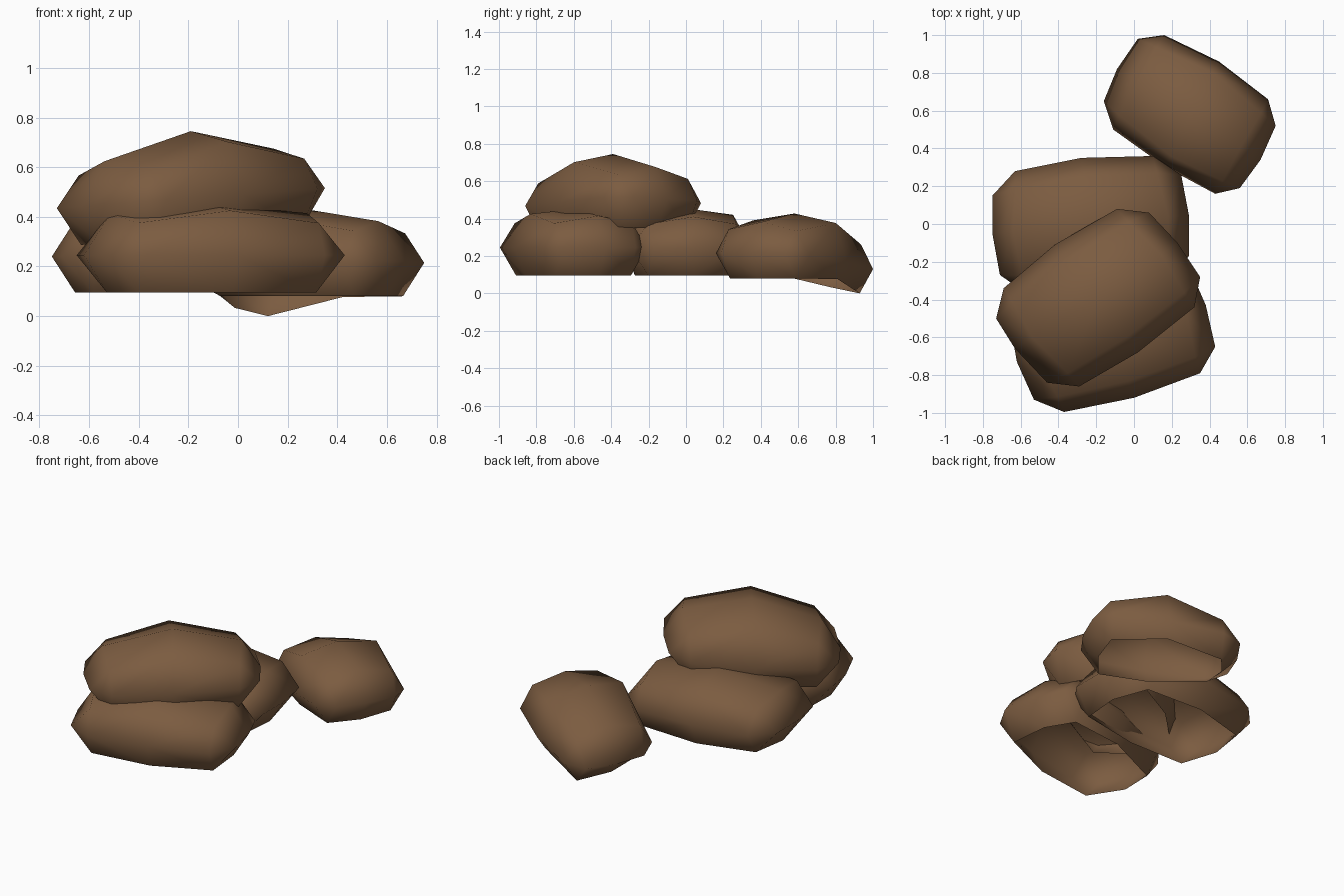
import bpy, bmesh, math

if "Cube" in bpy.data.objects:
    bpy.data.objects.remove(bpy.data.objects["Cube"])

brown = bpy.data.materials.new("earth brown")
brown.diffuse_color = (0.2, 0.107, 0.052, 1)
brown.use_nodes = True
brown.node_tree.nodes["Principled BSDF"].inputs["Base Color"].default_value = brown.diffuse_color


def rock(name, outline, plane, top, upper, depth, floor=None):
    """Hollow boulder shell, open below.
    outline: 12 waist points, four times (corner, corner, side middle), from a long side's middle on.
    plane: waist height at the centre and its slopes in x and y.
    upper: heights above the waist of corner, long middle and short middle."""
    cx = (min(p[0] for p in outline) + max(p[0] for p in outline)) / 2
    cy = (min(p[1] for p in outline) + max(p[1] for p in outline)) / 2
    a, bx, by = plane
    bm = bmesh.new()

    def point(x, y, s, h, low=False):
        x, y = (x - cx) * s, (y - cy) * s
        z = a + bx * x + by * y + h
        if low and floor:
            z = floor(cx + x, cy + y)
        return bm.verts.new((cx + x, cy + y, z))

    waist = [point(x, y, 1, 0) for x, y in outline]

    # eight-point ring: each pair of corner points joins into one
    def ring(scales, heights, low=False):
        pts = []
        for k in range(4):
            (x1, y1), (x2, y2), (mx, my) = outline[3 * k:3 * k + 3]
            m = 1 + k % 2
            pts.append(point((x1 + x2) / 2, (y1 + y2) / 2, scales[0], heights[0], low))
            pts.append(point(mx, my, scales[m], heights[m], low))
        return pts

    above = ring((0.87, 0.72, 0.79), upper)
    below = ring((0.85, 0.8, 0.82), (-depth,) * 3, True)
    peak = point(cx, cy, 1, top)
    for k in range(4):
        c1, c2, m, n = (waist[(3 * k + i) % 12] for i in range(4))
        for r in (above, below):
            u, um, un = (r[(2 * k + i) % 8] for i in range(3))
            bm.faces.new((c1, c2, u))
            bm.faces.new((c2, m, um, u))
            bm.faces.new((m, n, un, um))
        bm.faces.new((peak, above[2 * k - 1], above[2 * k], above[2 * k + 1]))
    bmesh.ops.recalc_face_normals(bm, faces=bm.faces)
    if peak.normal.z < 0 or peak.link_faces[0].normal.z < 0:
        bmesh.ops.reverse_faces(bm, faces=bm.faces)
    me = bpy.data.meshes.new(name)
    bm.to_mesh(me)
    bm.free()
    me.materials.append(brown)
    ob = bpy.data.objects.new(name, me)
    bpy.context.collection.objects.link(ob)
    bpy.context.view_layer.objects.active = ob
    ob.select_set(True)
    bpy.ops.object.shade_smooth_by_angle(angle=math.radians(80))
    ob.select_set(False)


slab = (0.13, 0.18, 0.17)      # shoulder heights of the two flat lower rocks

rock("front_rock",
     [(-0.53, -0.93), (-0.37, -0.995), (0, -0.92), (0.35, -0.79), (0.43, -0.65), (0.38, -0.43),
      (0.31, -0.27), (0.18, -0.21), (-0.17, -0.27), (-0.54, -0.42), (-0.65, -0.56), (-0.62, -0.73)],
     (0.245, 0, 0), 0.205, slab, 0.15)

rock("back_rock",
     [(-0.75, 0.15), (-0.63, 0.28), (-0.28, 0.35), (0.1, 0.36), (0.25, 0.26), (0.29, 0.05),
      (0.29, -0.17), (0.2, -0.3), (-0.2, -0.34), (-0.58, -0.36), (-0.71, -0.27), (-0.75, -0.05)],
     (0.24, 0, 0), 0.215, slab, 0.145)

rock("top_rock",
     [(-0.46, -0.84), (-0.29, -0.86), (0.02, -0.68), (0.32, -0.44), (0.35, -0.28), (0.23, -0.1),
      (0.08, 0.06), (-0.09, 0.08), (-0.42, -0.11), (-0.69, -0.34), (-0.73, -0.5), (-0.63, -0.66)],
     (0.475, 0.075, 0), 0.27, (0.125, 0.215, 0.175), 0.155)

# its rim sags to the ground at the back corner
rock("side_rock",
     [(0.43, 0.16), (0.56, 0.19), (0.67, 0.34), (0.75, 0.52), (0.71, 0.66), (0.45, 0.86),
      (0.16, 1.0), (0.02, 0.98), (-0.09, 0.82), (-0.16, 0.65), (-0.11, 0.5), (0.17, 0.3)],
     (0.172, 0.084, -0.074), 0.255, (0.13, 0.175, 0.21), 0.12,
     lambda x, y: min(0.08, 0.25 * max(0, math.hypot(x - 0.09, y - 0.91) - 0.04)))
